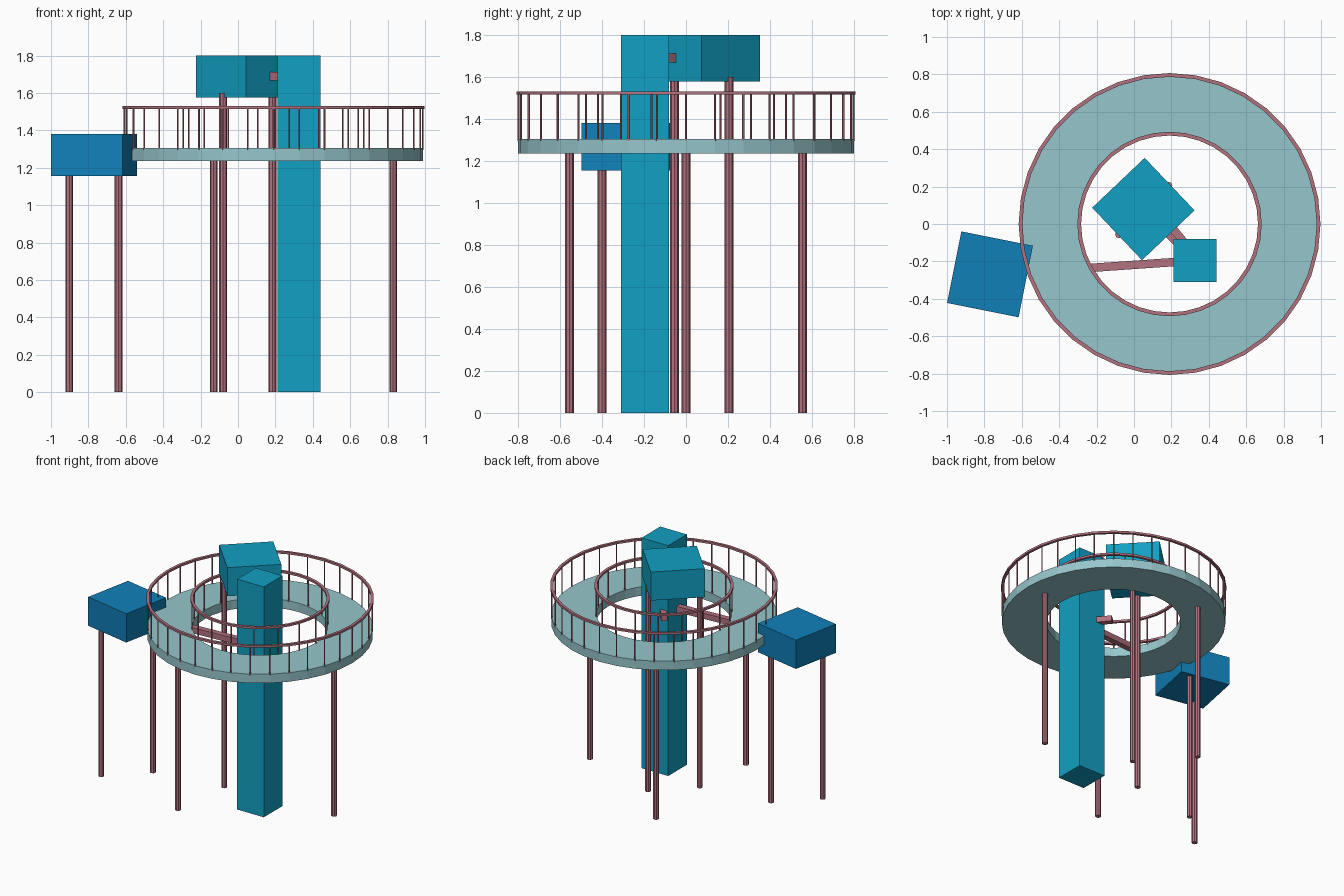
import bpy
from math import sin, cos, pi, radians, atan2, hypot

if "Cube" in bpy.data.objects:
    bpy.data.objects.remove(bpy.data.objects["Cube"])


def material(name, *rgb):
    lin = [(c / 255 / 12.92) if c < 11 else ((c / 255 + 0.055) / 1.055) ** 2.4 for c in rgb]
    m = bpy.data.materials.new(name)
    m.use_nodes = True
    m.diffuse_color = (*lin, 1)
    m.node_tree.nodes["Principled BSDF"].inputs["Base Color"].default_value = (*lin, 1)
    return m


TEAL = material("teal blue", 17, 160, 195)
BLUE = material("deep blue", 16, 128, 185)
PALE = material("pale aqua", 150, 198, 204)
ROSE = material("dusty rose", 178, 114, 127)

CX = 0.19              # ring centre on x
DECK_LOW, DECK_TOP = 1.235, 1.305
RAIL_Z = 1.523


def finish(name, mat):
    ob = bpy.context.object
    ob.name = name
    ob.data.materials.append(mat)
    return ob


def box(name, mat, x, y, z0, z1, sx, sy, turn=0.0):
    bpy.ops.mesh.primitive_cube_add(size=1, location=(x, y, (z0 + z1) / 2),
                                    rotation=(0, 0, turn))
    ob = finish(name, mat)
    ob.scale = (sx, sy, z1 - z0)
    return ob


def beam(name, a, b, z, width=0.045):
    dx, dy = b[0] - a[0], b[1] - a[1]
    return box(name, ROSE, (a[0] + b[0]) / 2, (a[1] + b[1]) / 2,
               z - 0.022, z + 0.022, hypot(dx, dy), width, atan2(dy, dx))


def post(name, x, y, z0, z1, r, sides=8):
    bpy.ops.mesh.primitive_cylinder_add(vertices=sides, radius=r, depth=z1 - z0,
                                        location=(x, y, (z0 + z1) / 2))
    return finish(name, ROSE)


def ring(name, mat, r_in, r_out, z0, z1, sides=36):
    # sweep a rectangular section around the ring centre
    verts, faces = [], []
    section = [(r_in, z0), (r_out, z0), (r_out, z1), (r_in, z1)]
    for i in range(sides):
        a = 2 * pi * i / sides
        verts += [(CX + r * cos(a), r * sin(a), z) for r, z in section]
    for i in range(sides):
        p, q = 4 * i, 4 * ((i + 1) % sides)
        for k in range(4):
            n = (k + 1) % 4
            faces.append((p + k, q + k, q + n, p + n))
    me = bpy.data.meshes.new(name)
    me.from_pydata(verts, [], faces)
    # orient the shell outward
    me.flip_normals() if me.polygons[0].normal.z > 0 else None
    me.materials.append(mat)
    ob = bpy.data.objects.new(name, me)
    bpy.context.collection.objects.link(ob)
    return ob


# Central tower and the two raised cabins
box("tower", TEAL, 0.325, -0.195, 0, 1.8, 0.23, 0.23)
box("upper_cabin", TEAL, 0.05, 0.08, 1.577, 1.8, 0.387, 0.387, radians(43.5))
box("side_cabin", BLUE, -0.77, -0.269, 1.155, 1.38, 0.39, 0.39, radians(-11.3))

# Ring walkway
ring("deck", PALE, 0.48, 0.80, DECK_LOW, DECK_TOP)

# Railings on both edges of the walkway
for label, r, count in (("outer", 0.797, 36), ("inner", 0.483, 18)):
    ring(label + "_handrail", ROSE, r - 0.01, r + 0.01, RAIL_Z - 0.008, RAIL_Z + 0.008)
    for i in range(count):
        a = 2 * pi * i / count
        post(label + "_baluster", CX + r * cos(a), r * sin(a),
             DECK_TOP - 0.01, RAIL_Z, 0.005, 6)

# Deck legs, evenly spaced around the ring
for i in range(3):
    a = 2 * pi * i / 3
    post("deck_leg", CX + 0.64 * cos(a), 0.64 * sin(a), 0, DECK_LOW + 0.02, 0.021)

# Pairs of legs under each cabin
for s in (-1, 1):
    post("upper_cabin_leg", 0.052 + s * 0.132, 0.075 + s * 0.13, 0, 1.6, 0.021)
    post("side_cabin_leg", -0.77 + s * 0.132, -0.27 + s * 0.13, 0, 1.18, 0.021)

# Beams joining the tower to the deck and the upper cabin
beam("deck_beam", (0.25, -0.201), (-0.25, -0.236), 1.265)
beam("lower_stub_beam", (0.285, -0.12), (0.195, -0.01), 1.265)
beam("upper_beam", (0.25, -0.125), (0.165, -0.04), 1.69, 0.035)
